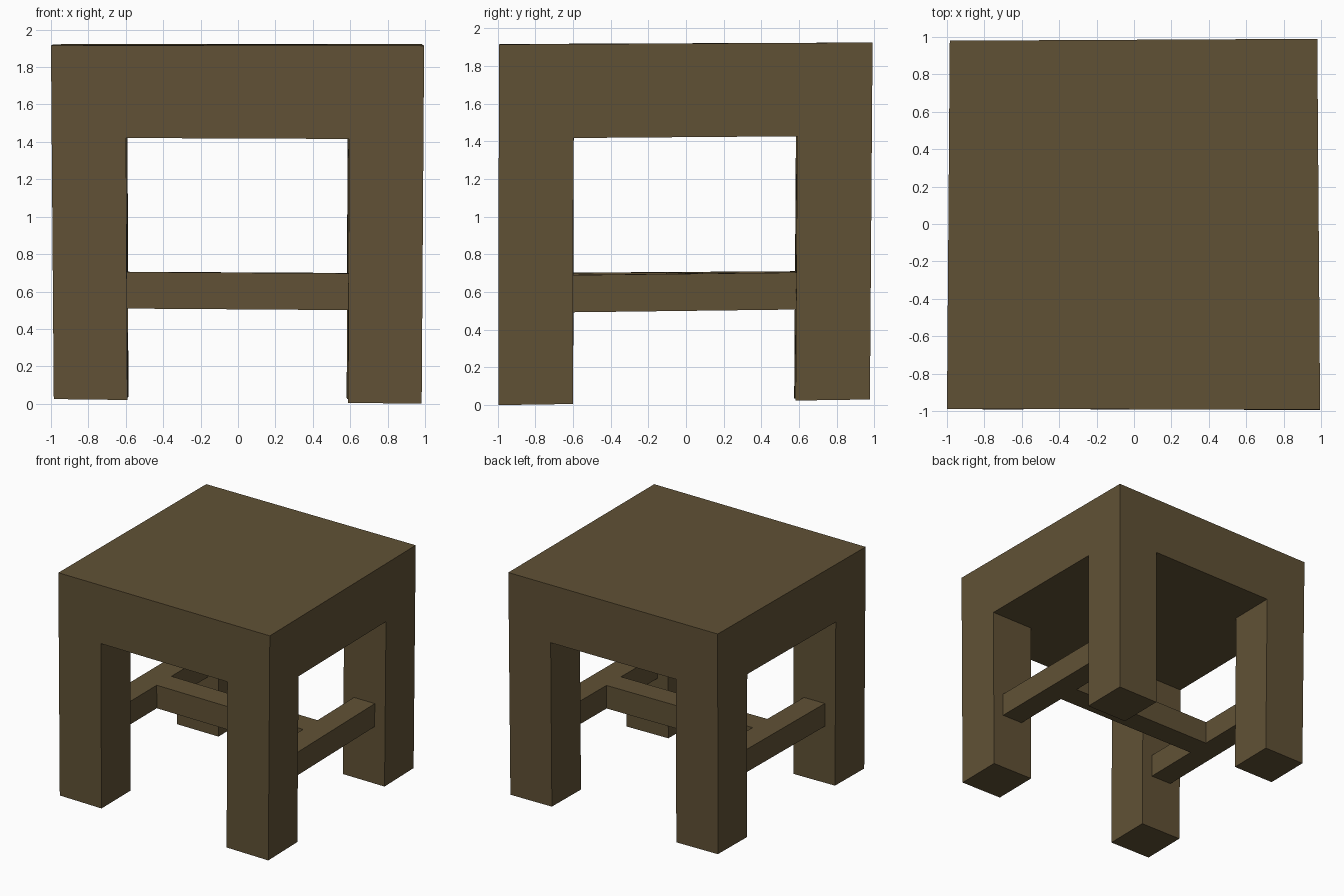
import bpy, bmesh
from mathutils import Vector

if "Cube" in bpy.data.objects:
    bpy.data.objects.remove(bpy.data.objects["Cube"])

wood = bpy.data.materials.new("brown wood")
wood.diffuse_color = (0.118, 0.083, 0.036, 1)
wood.use_nodes = True
wood.node_tree.nodes["Principled BSDF"].inputs["Base Color"].default_value = wood.diffuse_color

H = 1.915  # nominal height
# Slightly crooked outer hull: corners in order front-left, front-right, back-left, back-right
BOTTOM = [(-.985, -.99, .025), (.982, -.995, 0), (-.975, .965, .04), (.97, .976, .03)]
TOP = [(-1, -.988, 1.916), (.995, -.993, 1.914), (-.985, .98, 1.922), (.98, .99, 1.924)]


def warp(p):
    """Fit a point of the regular block (x, y in -1..1, z in 0..H) into the crooked hull."""
    a, b, c = (p.x + 1) / 2, (p.y + 1) / 2, p.z / H
    wts = [(1 - a) * (1 - b), a * (1 - b), (1 - a) * b, a * b]
    low = sum((Vector(v) * w for v, w in zip(BOTTOM, wts)), Vector())
    high = sum((Vector(v) * w for v, w in zip(TOP, wts)), Vector())
    return low.lerp(high, c)


def box(name, lo, hi):
    lo, hi = Vector(lo), Vector(hi)
    bm = bmesh.new()
    bmesh.ops.create_cube(bm, size=1)
    for v in bm.verts:
        v.co = warp(Vector([(l + h) / 2 + c * (h - l) for l, h, c in zip(lo, hi, v.co)]))
    me = bpy.data.meshes.new(name)
    bm.to_mesh(me)
    bm.free()
    me.materials.append(wood)
    bpy.context.collection.objects.link(bpy.data.objects.new(name, me))


# Thick seat
box("seat", (-1, -1, 1.415), (1, 1, H))

# Four square legs flush with the seat corners
for sx, side in ((-1, "left"), (1, "right")):
    for sy, end in ((-1, "front"), (1, "back")):
        x0, x1 = sorted((sx * .6, sx))
        y0, y1 = sorted((sy * .6, sy))
        box(f"{end}_{side}_leg", (x0, y0, 0), (x1, y1, 1.415))
    # Side stretcher between front and back legs
    box(f"{side}_stretcher", (sx * .8 - .1, -.6, .487), (sx * .8 + .1, .6, .685))

# Cross bar joining the two side stretchers
box("cross_bar", (-.7, -.1, .487), (.7, .1, .685))
